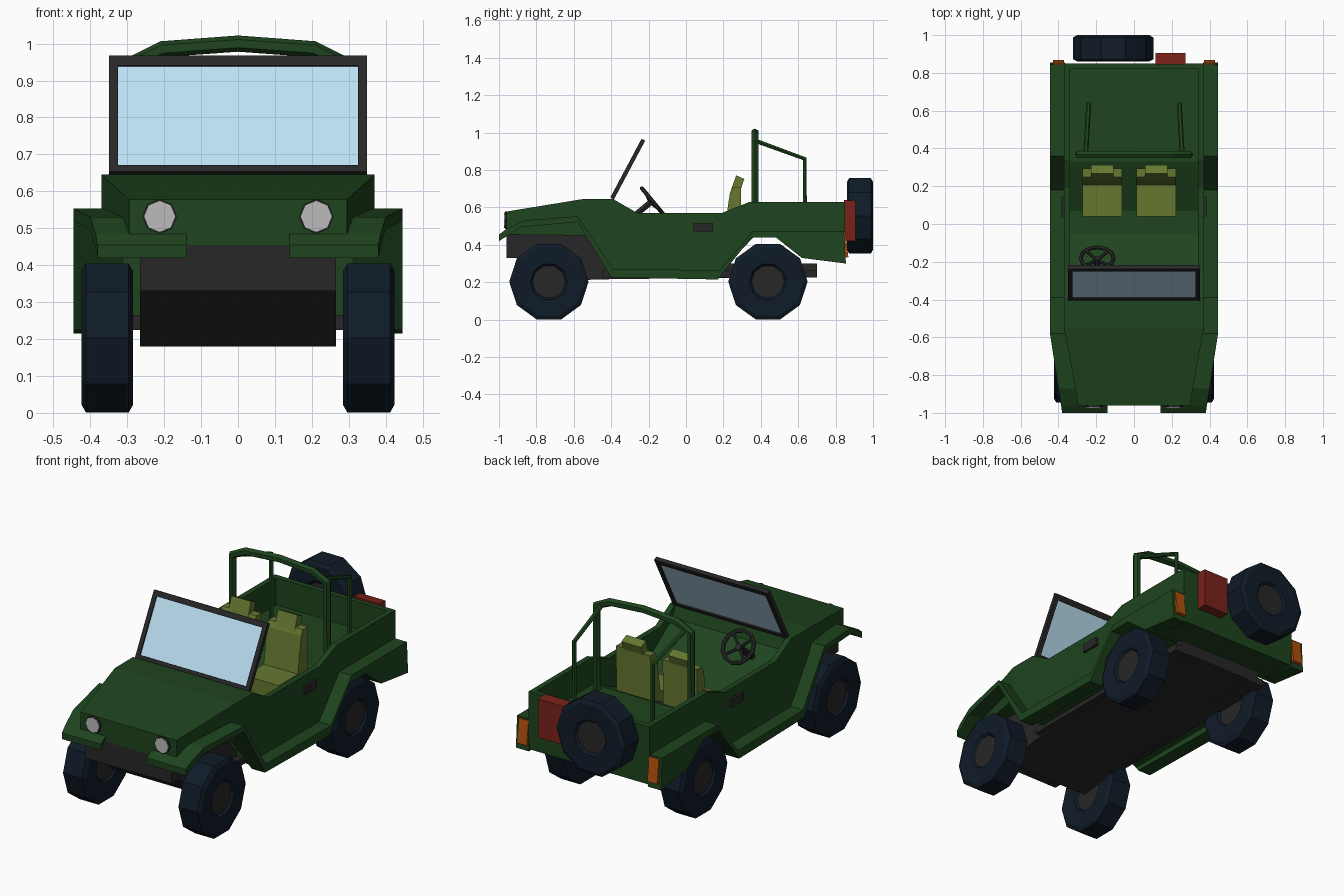
import bpy, bmesh
from math import sin, cos, pi, atan2
from mathutils import Vector

if "Cube" in bpy.data.objects:
    bpy.data.objects.remove(bpy.data.objects["Cube"])


def material(name, r, g, b):
    m = bpy.data.materials.new(name)
    m.diffuse_color = (r, g, b, 1)
    m.use_nodes = True
    m.node_tree.nodes["Principled BSDF"].inputs["Base Color"].default_value = m.diffuse_color
    return m


GREEN = material("green", .013, .058, .013)
DARK = material("dark", .02, .02, .02)
RUBBER = material("rubber", .005, .011, .021)
SEAT = material("olive", .13, .19, .03)
RED = material("red", .19, .016, .01)
ORANGE = material("orange", .42, .08, .004)
GLASS = material("glass", .5, .75, .9)
LAMP = material("lamp", .5, .5, .5)


def make(name, verts, faces, mat, mirror=False):
    bm = bmesh.new()
    vs = [bm.verts.new(v) for v in verts]
    for f in faces:
        bm.faces.new([vs[i] for i in f])
    bmesh.ops.recalc_face_normals(bm, faces=bm.faces)
    bmesh.ops.triangulate(bm, faces=[f for f in bm.faces if len(f.verts) > 4])
    me = bpy.data.meshes.new(name)
    bm.to_mesh(me)
    bm.free()
    me.materials.append(mat)
    ob = bpy.data.objects.new(name, me)
    bpy.context.collection.objects.link(ob)
    if mirror:
        ob.modifiers.new("mirror", 'MIRROR')
    return ob


def prism(name, profile, x0, x1, mat, mirror=False):
    """Side profile (y, z) stretched from x0 to x1; either may be a function of y."""
    at = lambda x, y: x(y) if callable(x) else x
    n = len(profile)
    verts = [(at(x, y), y, z) for x in (x0, x1) for y, z in profile]
    faces = [range(n), range(n, 2 * n)]
    faces += [(i, (i + 1) % n, n + (i + 1) % n, n + i) for i in range(n)]
    return make(name, verts, faces, mat, mirror)


def box(name, x, y, z, mat, mirror=False):
    return prism(name, [(y[0], z[0]), (y[1], z[0]), (y[1], z[1]), (y[0], z[1])], *x, mat, mirror)


def lathe(name, profile, sides, mat, closed=False):
    """Revolves (radius, x) points around the x axis."""
    n = len(profile)
    verts = [(x, r * cos(2 * pi * s / sides), r * sin(2 * pi * s / sides))
             for s in range(sides) for r, x in profile]
    faces = [(s * n + i, s * n + (i + 1) % n, (s + 1) % sides * n + (i + 1) % n, (s + 1) % sides * n + i)
             for s in range(sides) for i in range(n if closed else n - 1)]
    if not closed:
        faces += [[s * n + e for s in range(sides)] for e in (0, n - 1)]
    return make(name, verts, faces, mat)


def tube(name, pts, r, mat, mirror=False, cyclic=False):
    cu = bpy.data.curves.new(name, 'CURVE')
    cu.dimensions = '3D'
    cu.bevel_depth, cu.bevel_resolution, cu.use_fill_caps = r, 1, True
    sp = cu.splines.new('POLY')
    sp.points.add(len(pts) - 1)
    for p, q in zip(sp.points, pts):
        p.co = (*q, 1)
    sp.use_cyclic_u, sp.use_smooth = cyclic, False
    cu.materials.append(mat)
    ob = bpy.data.objects.new(name, cu)
    bpy.context.collection.objects.link(ob)
    if mirror:
        ob.modifiers.new("mirror", 'MIRROR')
    return ob


# Hood, narrowing to the front
def hood_x(y):
    return .37 - .075 * max(0, -.55 - y) / .41


prism("hood", [(-.96, .578), (-.55, .645), (-.39, .645), (-.39, .45), (-.55, .45), (-.96, .455)],
      lambda y: -hood_x(y), hood_x, GREEN)

# Tub: side walls and floor share the rear wheel arch
arch = [(.85, .31), (.62, .33), (.48, .44), (.36, .44), (.18, .25)]
prism("side_wall", [(-.39, .645), (-.26, .57), (.19, .57), (.34, .63), (.85, .63)] + arch +
      [(-.41, .25), (-.57, .52), (-.39, .52)], .34, .37, GREEN, True)
prism("tub_floor", [(-.39, .645), (-.37, .58), (-.05, .36), (.07, .36), (.33, .48), (.82, .48), (.82, .63),
                    (.85, .63)] + arch + [(-.39, .25)], -.34, .34, GREEN)


# Fenders and sill as one continuous flare
def flare_out(y):
    return .445 - .065 * max(0, -.58 - y) / .42


def flare_in(y):
    return .14 if y < -.93 else .28 if y < -.5 else .365


prism("fender_flare", [(-1, .455), (-.96, .485), (-.87, .53), (-.58, .553), (-.39, .27), (.18, .265), (.36, .475),
                       (.845, .475), (.855, .3), (.62, .33), (.48, .44), (.35, .44), (.17, .215), (-.4, .225),
                       (-.58, .522), (-.88, .495), (-1, .42)], flare_in, flare_out, GREEN, True)

# Chassis
prism("chassis", [(-.96, .46), (-.6, .52), (-.55, .5), (-.4, .3), (.7, .3), (.7, .23), (-.5, .215), (-.72, .18),
                  (-.9, .33), (-.96, .33)], -.265, .265, DARK)
box("chassis_rail", (.2, .3), (-.45, .7), (.225, .265), DARK, True)

# Wheels
TYRE = [(.085, -.05), (.1, -.066), (.19, -.07), (.212, -.058), (.212, .058), (.19, .07), (.1, .066), (.085, .05)]


def wheel(name, loc, turn=0):
    for ob in (lathe(name + "_tyre", TYRE, 10, RUBBER, True),
               lathe(name + "_hub", [(.092, -.054), (.092, .054)], 10, DARK)):
        ob.location = loc
        ob.rotation_euler.z = turn


for side, label in ((-1, "left"), (1, "right")):
    wheel("front_wheel_" + label, (side * .354, -.733, .203))
    wheel("rear_wheel_" + label, (side * .354, .438, .203))
wheel("spare_wheel", (-.11, .93, .555), pi / 2)

# Headlights
for s in (-1, 1):
    for name, r, d, mat in (("headlight_rim", .047, .012, DARK), ("headlight", .042, .016, LAMP)):
        ob = lathe(name, [(r, -d), (r, d)], 8, mat)
        ob.location = (s * .212, -.957, .532)
        ob.rotation_euler.z = pi / 2

# Windshield, leaning back
foot, top = Vector((-.395, .648)), Vector((-.228, .962))
up = (top - foot).normalized()
across = Vector((up.y, -up.x))


def slab(name, x0, x1, a, b, t, mat, mirror=False):
    p, q, w = foot + up * a, foot + up * b, across * t
    prism(name, [p - w, p + w, q + w, q - w], x0, x1, mat, mirror)


L = (top - foot).length
slab("windshield_post", .325, .349, 0, L, .011, DARK, True)
slab("windshield_bottom", -.325, .325, 0, .02, .011, DARK)
slab("windshield_top", -.325, .325, L - .03, L, .011, DARK)
slab("windshield_glass", -.325, .325, .02, L - .03, .004, GLASS)

# Roll bar and rear struts
half = [(.29, .45), (.29, .945), (.205, .985)]
tube("roll_bar", [(-x, .368, z) for x, z in half] + [(0, .368, 1.0)] +
     [(x, .368, z) for x, z in reversed(half)], .022, GREEN)
tube("rear_strut", [(.255, .375, .955), (.24, .635, .86), (.24, .635, .46)], .013, GREEN, True)

# Seats
for c in (-.168, .118):
    w = .105
    box("seat_cushion", (c - w, c + w), (.04, .24), (.37, .48), SEAT)
    prism("seat_back", [(.2, .44), (.235, .68), (.25, .71), (.295, .71), (.29, .44)], c - w, c + w, SEAT)
    prism("headrest", [(.24, .69), (.268, .772), (.312, .752), (.29, .69)], c - .06, c + .06, SEAT)

# Steering wheel with spokes and column
centre = Vector((-.195, -.18, .635))
down = Vector((0, .095, -.115)).normalized()
axis = Vector((0, .77, .64))


def rim(a, r=.088):
    return centre + r * (cos(a) * Vector((1, 0, 0)) + sin(a) * down)


tube("steering_rim", [rim(2 * pi * i / 12) for i in range(12)], .011, DARK, cyclic=True)
for i in range(4):
    tube("steering_spoke", [centre - axis * .015, rim(pi / 4 + i * pi / 2)], .008, DARK)
tube("steering_column", [centre, centre - axis * .16], .018, DARK)

# Door handles, tail lights and fuel can
box("door_handle", (.365, .384), (.04, .145), (.472, .518), DARK, True)
prism("tail_light", [(.835, .465), (.852, .468), (.868, .335), (.845, .33)], .37, .43, ORANGE, True)
prism("fuel_can", [(.845, .42), (.905, .42), (.905, .635), (.845, .64)], .115, .272, RED)
